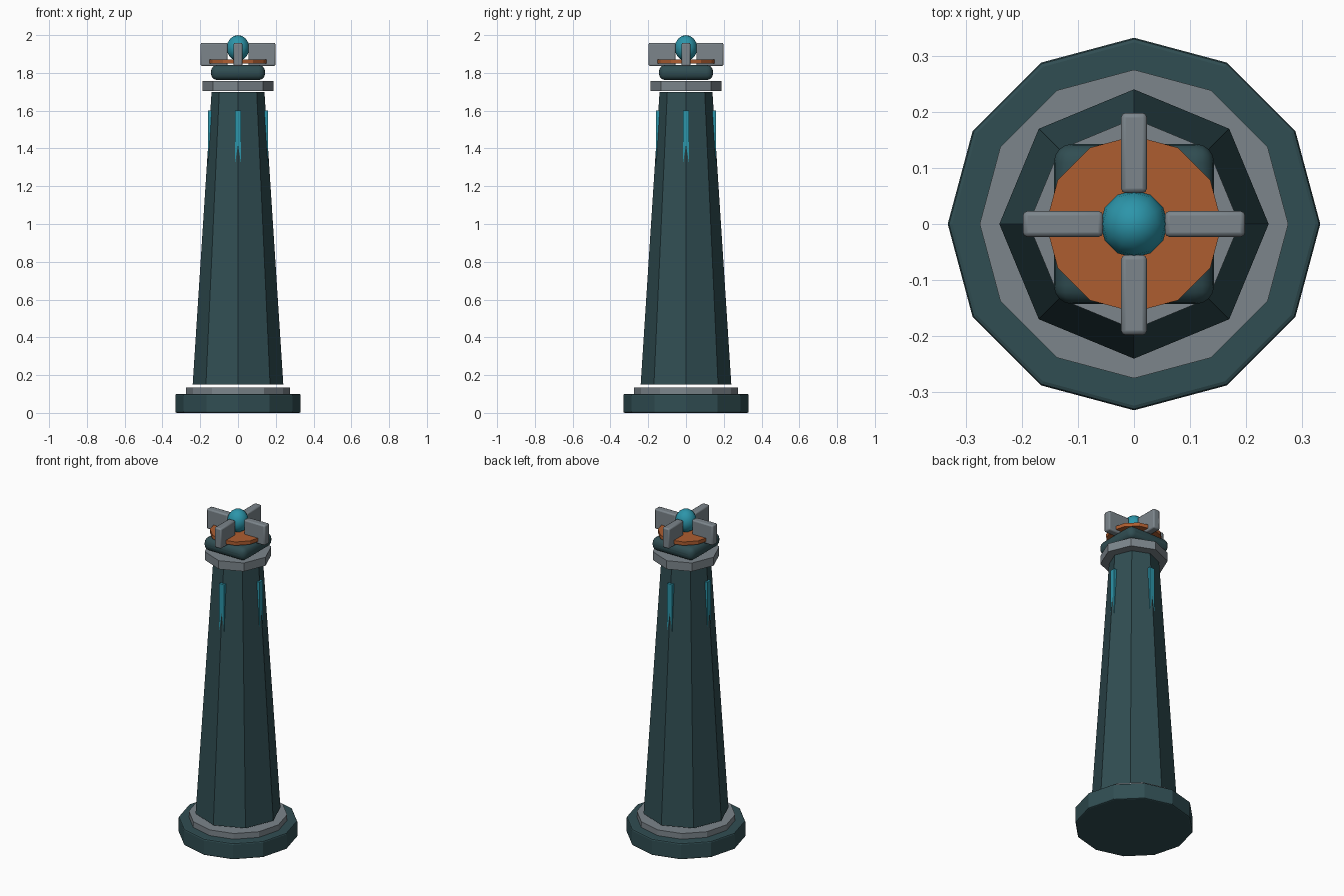
import bpy, math

if "Cube" in bpy.data.objects:
    bpy.data.objects.remove(bpy.data.objects["Cube"])


def mat(name, rgb):
    m = bpy.data.materials.new(name)
    m.diffuse_color = (*rgb, 1)
    m.use_nodes = True
    m.node_tree.nodes["Principled BSDF"].inputs["Base Color"].default_value = m.diffuse_color
    return m


DARK = mat("dark_slate", (0.03, 0.075, 0.085))
GREY = mat("steel_grey", (0.2, 0.235, 0.26))
COPPER = mat("copper", (0.42, 0.11, 0.03))
TEAL = mat("teal_glow", (0.025, 0.3, 0.4))


def finish(o, name, m, bevel=0, seg=2, smooth=False):
    o.name = name
    o.data.materials.append(m)
    if bevel:
        b = o.modifiers.new("Bevel", 'BEVEL')
        b.width, b.segments = bevel, seg
        b.limit_method = 'ANGLE'
        b.angle_limit = math.radians(50)
    if smooth:
        bpy.ops.object.shade_smooth_by_angle(angle=math.radians(40))
    return o


def prism(name, n, r1, r2, z0, z1, m, bevel=0):
    # n must be a multiple of 4 so corners land on the x and y axes
    bpy.ops.mesh.primitive_cone_add(vertices=n, radius1=r1, radius2=r2,
                                    depth=z1 - z0, location=(0, 0, (z0 + z1) / 2))
    return finish(bpy.context.object, name, m, bevel)


def box(name, x0, x1, w, z0, z1, m, angle=0, bevel=0, seg=2, smooth=False):
    # box spanning x0..x1 along a radial direction
    c = (x0 + x1) / 2
    bpy.ops.mesh.primitive_cube_add(
        size=1, location=(c * math.cos(angle), c * math.sin(angle), (z0 + z1) / 2))
    o = bpy.context.object
    o.scale = (x1 - x0, w, z1 - z0)
    o.rotation_euler.z = angle
    bpy.ops.object.transform_apply(location=False, rotation=False, scale=True)
    return finish(o, name, m, bevel, seg, smooth)


# Stepped base
prism("base_plinth", 12, 0.332, 0.332, 0, 0.10, DARK, 0.008)
prism("base_ring", 12, 0.275, 0.275, 0.10, 0.135, GREY)

# Tapered shaft and collar
prism("shaft", 8, 0.24, 0.14, 0.15, 1.70, DARK)
prism("collar", 8, 0.188, 0.188, 1.704, 1.756, GREY)

# Rounded cap and copper disc
box("cap_block", -0.143, 0.143, 0.286, 1.762, 1.842, DARK, 0, 0.034, 4, True)
prism("copper_disc", 12, 0.157, 0.157, 1.85, 1.872, COPPER)

# Four fins and four glowing strips set into the shaft corners
for i in range(4):
    a = i * math.pi / 2
    box(f"fin_{i + 1}", 0.055, 0.198, 0.046, 1.836, 1.959, GREY, a, 0.008, 2, True)
    box(f"light_strip_{i + 1}", 0.136, 0.158, 0.034, 1.30, 1.60, TEAL, a)

# Orb on top
bpy.ops.mesh.primitive_uv_sphere_add(segments=12, ring_count=8, radius=1,
                                     location=(0, 0, 1.932))
orb = bpy.context.object
orb.scale = (0.06, 0.06, 0.068)
bpy.ops.object.transform_apply(location=False, rotation=False, scale=True)
finish(orb, "orb", TEAL)
bpy.ops.object.shade_smooth()
